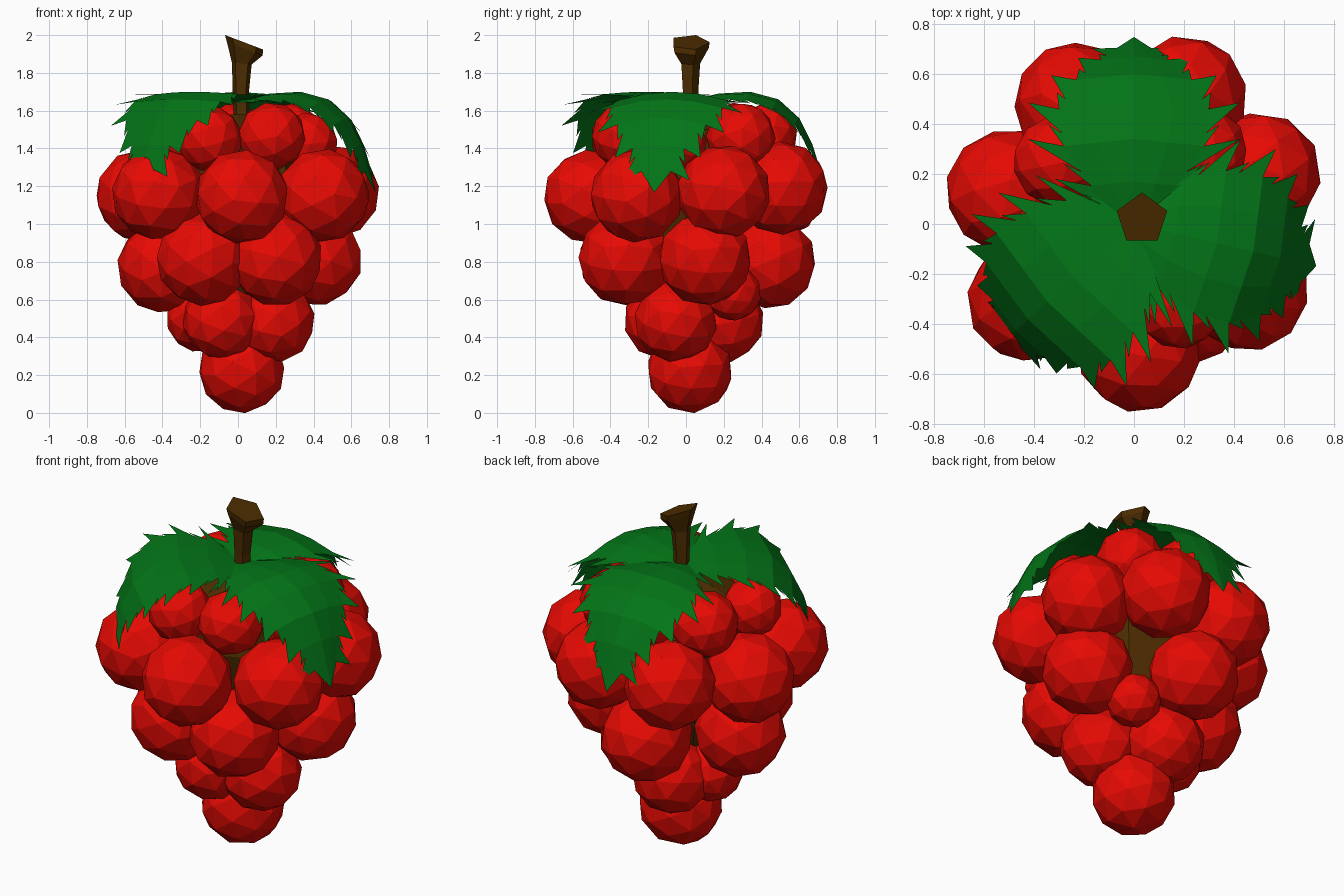
import bpy, bmesh, math, random
from mathutils import Vector, Matrix, Euler

if "Cube" in bpy.data.objects:
    bpy.data.objects.remove(bpy.data.objects["Cube"])

random.seed(4)

def material(name, rgb):
    m = bpy.data.materials.new(name)
    m.diffuse_color = (*rgb, 1)
    m.use_nodes = True
    m.node_tree.nodes["Principled BSDF"].inputs["Base Color"].default_value = m.diffuse_color
    return m

RED = material("berry_red", (0.8, 0.003, 0.001))
GREEN = material("leaf_green", (0.001, 0.18, 0.009))
BROWN = material("stem_brown", (0.075, 0.026, 0.0))

def finish(bm, name, mat):
    bmesh.ops.recalc_face_normals(bm, faces=bm.faces)
    me = bpy.data.meshes.new(name)
    bm.to_mesh(me)
    bm.free()
    me.materials.append(mat)
    ob = bpy.data.objects.new(name, me)
    bpy.context.collection.objects.link(ob)
    return ob

def berries(name, items):
    bm = bmesh.new()
    for x, y, z, r in items:
        rot = Euler([random.uniform(0, 6) for _ in range(3)]).to_matrix().to_4x4()
        bmesh.ops.create_icosphere(bm, subdivisions=2, radius=r,
                                   matrix=Matrix.Translation((x, y, z)) @ rot)
    return finish(bm, name, RED)

def loft(name, rings, sides, start, mat):
    """Rings of (centre x, y, z, radius, slope in x)."""
    bm = bmesh.new()
    loops = []
    for cx, cy, z, r, slope in rings:
        loop = []
        for i in range(sides):
            a = start + math.tau * i / sides
            dx = r * math.cos(a)
            loop.append(bm.verts.new((cx + dx, cy + r * math.sin(a), z + slope * dx)))
        loops.append(loop)
    for a, b in zip(loops, loops[1:]):
        for i in range(sides):
            j = (i + 1) % sides
            bm.faces.new((a[i], a[j], b[j], b[i]))
    bm.faces.new(loops[0][::-1])
    bm.faces.new(loops[-1])
    return finish(bm, name, mat)

# Berry rings from the bottom tip to the crown
berries("berry_tip", [(0.02, 0.02, 0.227, 0.23)])
berries("berries_lower", [(-0.085, -0.12, 0.49, 0.21), (0.19, -0.055, 0.485, 0.22),
                          (-0.2, 0.05, 0.5, 0.18), (-0.05, 0.195, 0.485, 0.22),
                          (0.21, 0.25, 0.635, 0.15)])
berries("berries_middle", [(-0.185, -0.32, 0.815, 0.25), (0.2, -0.32, 0.815, 0.25),
                           (0.41, 0.1, 0.815, 0.25), (-0.05, 0.44, 0.8, 0.25),
                           (-0.39, 0.05, 0.775, 0.25)])
berries("berries_upper", [(x, y, z, 0.25) for x, y, z in (
    (0.02, -0.505, 1.145), (0.45, -0.26, 1.15), (0.5, 0.2, 1.17), (0.205, 0.505, 1.19),
    (-0.23, 0.48, 1.17), (-0.505, 0.13, 1.15), (-0.42, -0.305, 1.16))])
berries("berries_crown", [(0.18, -0.32, 1.465, 0.18), (-0.15, -0.33, 1.45, 0.175),
                          (-0.37, -0.09, 1.45, 0.165), (-0.3, 0.25, 1.46, 0.185),
                          (0.27, 0.29, 1.46, 0.185), (-0.02, 0.42, 1.47, 0.17),
                          (0.37, -0.05, 1.43, 0.16)])

# Inner core seen through the gaps
loft("core", [(0, 0, 0.35, 0.1, 0), (0, 0, 0.8, 0.26, 0), (0, 0, 1.25, 0.37, 0),
              (0, 0, 1.5, 0.3, 0), (0, 0, 1.58, 0.12, 0)], 8, 0, BROWN)

# Five-sided stem with a slanted flared top
loft("stem", [(0.02, 0.02, 1.55, 0.045, 0), (0.015, 0.02, 1.7, 0.045, 0),
              (0.02, 0.02, 1.85, 0.055, -0.1), (0.035, 0.02, 1.93, 0.1, -0.4),
              (0.032, 0.02, 1.962, 0.106, -0.38)], 5, math.pi / 2, BROWN)

# Leaves: drooping spine of (distance, height), big forward teeth on both sides
SPINE = [(0.0, 1.65), (0.17, 1.69), (0.34, 1.70), (0.49, 1.66), (0.60, 1.56),
         (0.67, 1.42), (0.71, 1.29)]

def leaf(name, angle, reach, droop, widths):
    bm = bmesh.new()
    turn = Matrix.Rotation(math.radians(angle), 3, 'Z')
    def point(d, side, z):
        return bm.verts.new(turn @ Vector((d * reach, side, z)))
    rows = []
    for (d, z), w in zip(SPINE, widths):
        rows.append([point(d - 0.1 * abs(k) * w, k * w, z - droop * w * k * k)
                     for k in (-1, -0.5, 0, 0.5, 1)])
    for a, b in zip(rows, rows[1:]):
        for i in range(4):
            bm.faces.new((a[i], a[i + 1], b[i + 1], b[i]))
        # Two teeth of different size on each edge of the row
        for c in (0, 4):
            p, q = a[c].co.copy(), b[c].co.copy()
            vm = bm.verts.new(p.lerp(q, 0.35))
            out = (a[c].co - a[2].co).normalized()
            for v0, v1, size in ((a[c], vm, 0.05), (vm, b[c], 0.12)):
                tip = bm.verts.new(v1.co + out * size + (q - p) * 0.25)
                bm.faces.new((v0, v1, tip))
    # Pointed end
    end = rows[-1]
    tip = bm.verts.new(end[2].co + (end[2].co - rows[-2][2].co) * 0.95)
    for i in range(4):
        bm.faces.new((end[i], end[i + 1], tip))
    return finish(bm, name, GREEN)

leaf("leaf_back", 90, 1.0, 0.15, (0.05, 0.17, 0.28, 0.30, 0.23, 0.13, 0.07))
leaf("leaf_right", -13, 1.0, 0.15, (0.07, 0.22, 0.29, 0.30, 0.24, 0.14, 0.08))
leaf("leaf_left", 222, 0.95, 0.04, (0.08, 0.25, 0.32, 0.34, 0.28, 0.15, 0.08))
